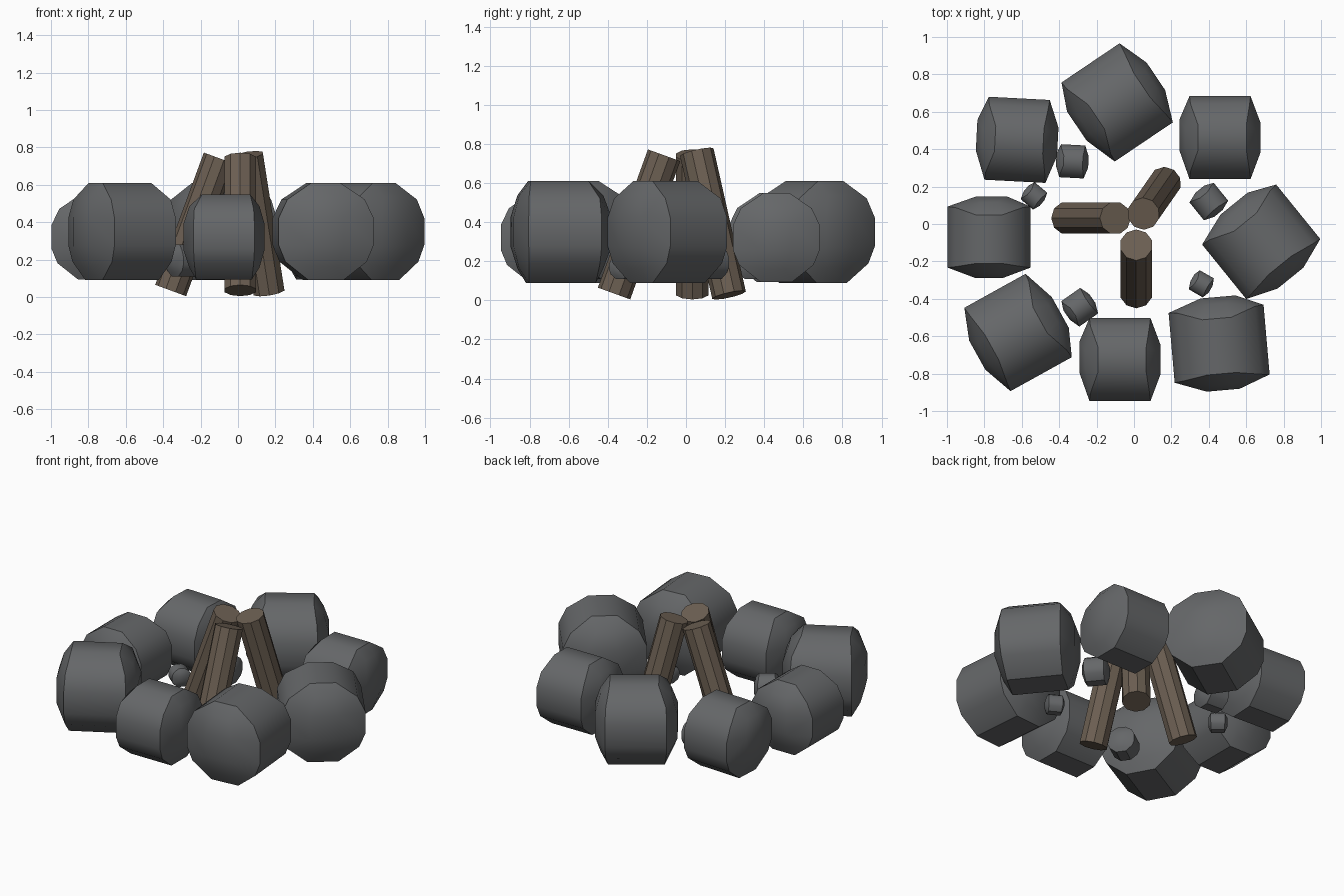
import bpy, bmesh, math
from mathutils import Matrix, Vector

if "Cube" in bpy.data.objects:
    bpy.data.objects.remove(bpy.data.objects["Cube"])


def material(name, rgb):
    m = bpy.data.materials.new(name)
    m.diffuse_color = (*rgb, 1)
    m.use_nodes = True
    m.node_tree.nodes["Principled BSDF"].inputs["Base Color"].default_value = m.diffuse_color
    return m


STONE = material("stone_grey", (0.13, 0.135, 0.14))
WOOD = material("bark_brown", (0.15, 0.115, 0.085))


def finish(bm, name, mat, angle):
    bmesh.ops.recalc_face_normals(bm, faces=bm.faces)
    me = bpy.data.meshes.new(name)
    bm.to_mesh(me)
    bm.free()
    me.materials.append(mat)
    ob = bpy.data.objects.new(name, me)
    bpy.context.collection.objects.link(ob)
    bpy.ops.object.select_all(action='DESELECT')
    ob.select_set(True)
    bpy.context.view_layer.objects.active = ob
    bpy.ops.object.shade_smooth_by_angle(angle=math.radians(angle))


# Unit boulder: a wide strip around a rounded profile, with bulging sides
# (left, right, y, z) of each strip corner, mirrored in y
STRIP = [(0.36, 0.36, 0.49, 0.14), (0.36, 0.36, 0.49, -0.14),
         (0.35, 0.35, 0.40, 0.33), (0.35, 0.35, 0.42, -0.31),
         (0.26, 0.31, 0.15, 0.50), (0.33, 0.33, 0.18, -0.50)]


def boulder(name, x, y, bottom, size, turn):
    pts = []
    for a in (-1, 1):
        for left, right, py, pz in STRIP:
            pts.append((-left, a * py, pz))
            pts.append((right, a * py, pz))
        for b in (-1, 1):
            pts.append((0.48, 0.17 * a, 0.15 * b))
            pts.append((-0.48, 0.18 * a + 0.03, 0.15 * b))
            pts.append((0.42, 0.1 * a, 0.36 * b))
            pts.append((-0.41, 0.1 * a, 0.36 * b))
    bm = bmesh.new()
    for p in pts:
        bm.verts.new(p)
    res = bmesh.ops.convex_hull(bm, input=bm.verts)
    junk = [g for g in res["geom_interior"] if isinstance(g, bmesh.types.BMVert)]
    bmesh.ops.delete(bm, geom=junk, context='VERTS')
    bmesh.ops.dissolve_limit(bm, angle_limit=0.02, verts=bm.verts, edges=bm.edges)
    bm.transform(Matrix.Translation((x, y, bottom + 0.5 * size))
                 @ Matrix.Rotation(math.radians(turn), 4, 'Z')
                 @ Matrix.Scale(size, 4))
    finish(bm, name, STONE, 36)


# Ring of large stones: x, y, underside height, size, turn
for i, s in enumerate([
        (-0.075, -0.725, 0.095, 0.453, 0), (0.46, 0.462, 0.095, 0.453, 0),
        (-0.625, 0.45, 0.095, 0.453, -3), (-0.775, -0.07, 0.095, 0.453, -90),
        (-0.62, -0.58, 0.09, 0.52, 209), (0.455, -0.64, 0.09, 0.52, -85),
        (0.68, -0.095, 0.09, 0.52, -51), (-0.09, 0.65, 0.09, 0.52, 34)]):
    boulder(f"ring_stone_{i + 1}", *s)

# Small stones inside the ring
for i, s in enumerate([
        (-0.33, 0.335, 0.11, 0.18, -3), (-0.535, 0.15, 0.11, 0.12, -40),
        (0.40, 0.12, 0.11, 0.17, -51), (0.36, -0.32, 0.11, 0.12, -30),
        (-0.29, -0.445, 0.11, 0.17, 35)]):
    boulder(f"small_stone_{i + 1}", *s)

# Three leaning logs: foot centre to top centre
for i, (foot, top) in enumerate([
        ((0.012, -0.368, 0.035), (0.012, -0.112, 0.742)),
        ((-0.36, 0.032, 0.035), (-0.10, 0.032, 0.742)),
        ((0.165, 0.22, 0.027), (0.05, 0.055, 0.758))]):
    foot, top = Vector(foot), Vector(top)
    axis = top - foot
    bm = bmesh.new()
    bmesh.ops.create_cone(bm, cap_ends=True, segments=10, radius1=0.088,
                          radius2=0.088, depth=axis.length)
    bm.transform(Matrix.Translation((foot + top) / 2)
                 @ axis.to_track_quat('Z', 'Y').to_matrix().to_4x4())
    finish(bm, f"log_{i + 1}", WOOD, 20)
